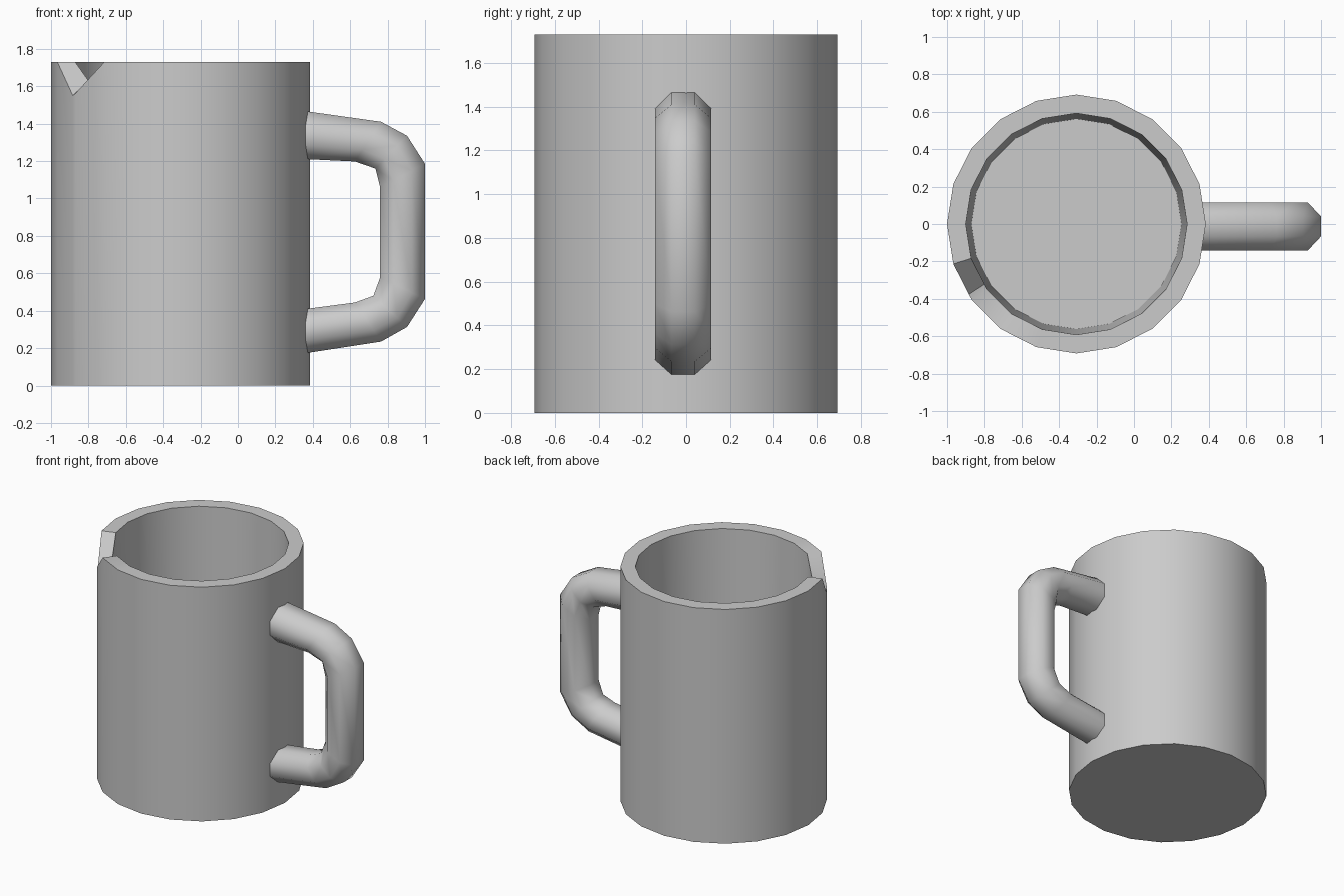
import bpy
import math
from mathutils import Vector

if "Cube" in bpy.data.objects:
    bpy.data.objects.remove(bpy.data.objects["Cube"])


def skin(name, rings, angle, close=False):
    """Join equal-length point rings into a mesh, capping both ends."""
    n = len(rings[0])
    verts = [p for r in rings for p in r]
    faces = [(i * n + j, i * n + (j + 1) % n, (i + 1) * n + (j + 1) % n, (i + 1) * n + j)
             for i in range(len(rings) - 1) for j in range(n)]
    faces.append(tuple(reversed(range(n))))
    faces.append(tuple(range(len(verts) - n, len(verts))))
    me = bpy.data.meshes.new(name)
    me.from_pydata(verts, [], faces)
    ob = bpy.data.objects.new(name, me)
    bpy.context.collection.objects.link(ob)
    bpy.ops.object.select_all(action='DESELECT')
    bpy.context.view_layer.objects.active = ob
    ob.select_set(True)
    # consistent outward normals
    bpy.ops.object.mode_set(mode='EDIT')
    bpy.ops.mesh.select_all(action='SELECT')
    bpy.ops.mesh.normals_make_consistent(inside=False)
    bpy.ops.object.mode_set(mode='OBJECT')
    bpy.ops.object.shade_smooth_by_angle(angle=math.radians(angle))
    return ob


# Mug body: 20-sided wall with one extra column for the rim chip
SIDES, CX, TOP, FLOOR = 20, -0.308, 1.73, 0.12
CHIP = 12


def ring(radius, z, dip=0.0):
    pts = []
    for i in range(SIDES):
        a = math.tau * i / SIDES
        pts.append(Vector((CX + radius * math.cos(a), radius * math.sin(a), z)))
    extra = pts[CHIP - 1].lerp(pts[CHIP], 0.84)
    extra.z -= dip
    pts[CHIP].z -= dip * 0.92
    pts.insert(CHIP, extra)
    return pts


skin("mug_body", [ring(0.692, 0), ring(0.692, TOP, 0.18),
                  ring(0.592, TOP, 0.10), ring(0.562, FLOOR)], 40)

# Handle: octagonal section swept between outer and inner outlines (x, z)
outer = [(0.33, 1.471), (0.765, 1.41), (0.904, 1.335), (1.0, 1.185),
         (1.0, 0.463), (0.904, 0.313), (0.765, 0.235), (0.33, 0.168)]
inner = [(0.33, 1.212), (0.625, 1.198), (0.735, 1.16), (0.76, 1.06),
         (0.76, 0.577), (0.724, 0.48), (0.626, 0.444), (0.33, 0.405)]
rings = []
for (ox, oz), (ix, iz) in zip(outer, inner):
    r = []
    for k in range(8):
        a = math.tau * (k + 0.5) / 8
        u = math.cos(a) / math.cos(math.pi / 8)
        v = math.sin(a) / math.cos(math.pi / 8)
        t = (1 - u) / 2
        r.append(Vector((ox + (ix - ox) * t, -0.013 + 0.128 * v, oz + (iz - oz) * t)))
    rings.append(r)
skin("handle", rings, 50)
